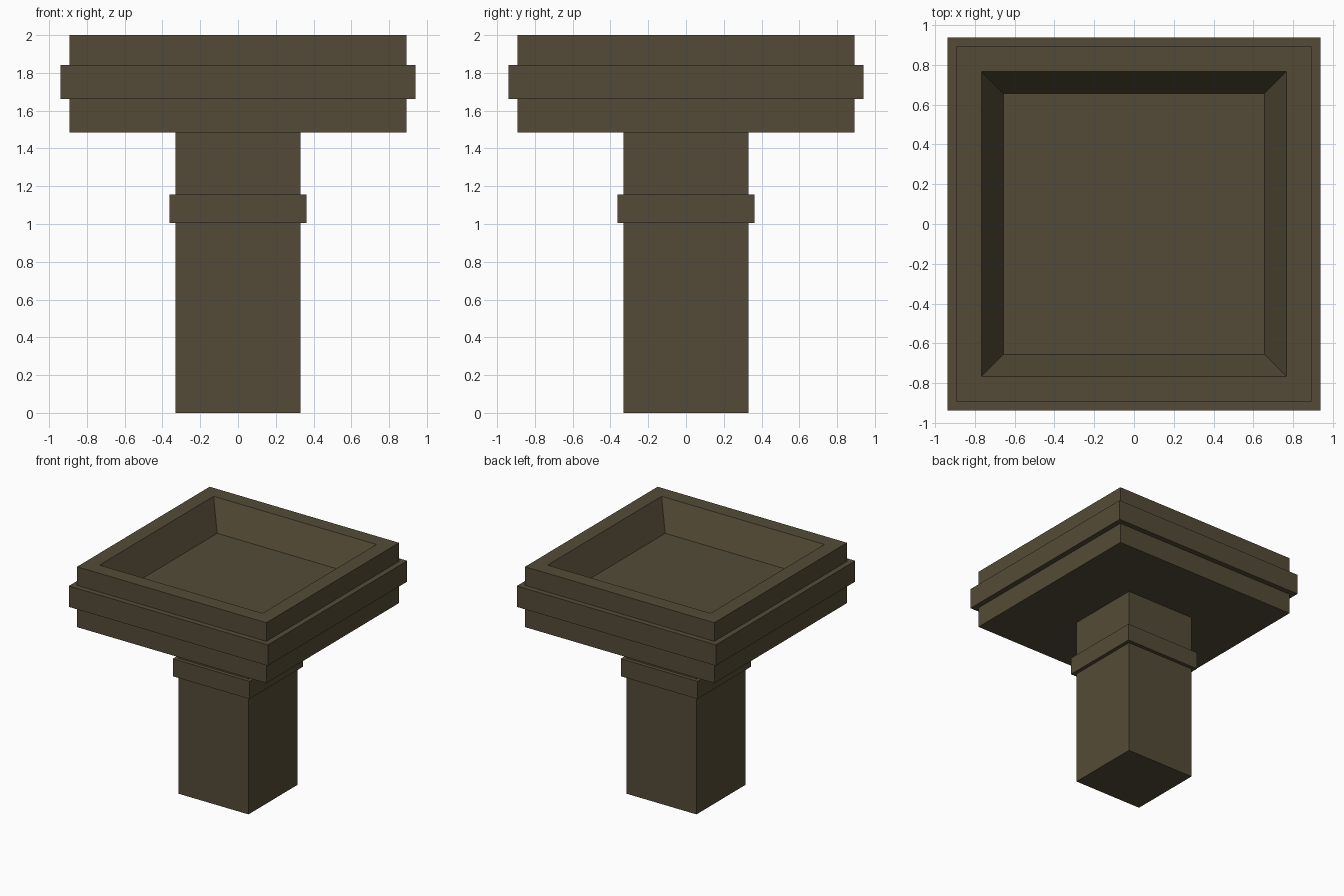
import bpy, bmesh

if "Cube" in bpy.data.objects:
    bpy.data.objects.remove(bpy.data.objects["Cube"])

stone = bpy.data.materials.new("dark olive stone")
stone.diffuse_color = (0.088, 0.071, 0.038, 1.0)
stone.use_nodes = True
stone.node_tree.nodes["Principled BSDF"].inputs["Base Color"].default_value = stone.diffuse_color


def square_stack(name, profile):
    """Loft square rings given as (half width, height), capped at both ends."""
    bm = bmesh.new()
    rings = []
    for h, z in profile:
        rings.append([bm.verts.new((sx * h, sy * h, z))
                      for sx, sy in ((-1, -1), (1, -1), (1, 1), (-1, 1))])
    for a, b in zip(rings, rings[1:]):
        for i in range(4):
            j = (i + 1) % 4
            bm.faces.new((a[i], a[j], b[j], b[i]))
    bm.faces.new(rings[0][::-1])
    bm.faces.new(rings[-1])
    bmesh.ops.recalc_face_normals(bm, faces=bm.faces)
    mesh = bpy.data.meshes.new(name)
    bm.to_mesh(mesh)
    bm.free()
    mesh.materials.append(stone)
    obj = bpy.data.objects.new(name, mesh)
    bpy.context.collection.objects.link(obj)
    return obj


# Square post with a raised collar
P, C = 0.33, 0.362
square_stack("post", [(P, 0), (P, 1.005), (C, 1.005), (C, 1.155),
                      (P, 1.155), (P, 1.485)])

# Square basin with a raised band and a sloped recess
B, R = 0.893, 0.939
square_stack("basin", [(B, 1.485), (B, 1.663), (R, 1.663), (R, 1.841),
                       (B, 1.841), (B, 2.0), (0.768, 2.0), (0.655, 1.757)])
